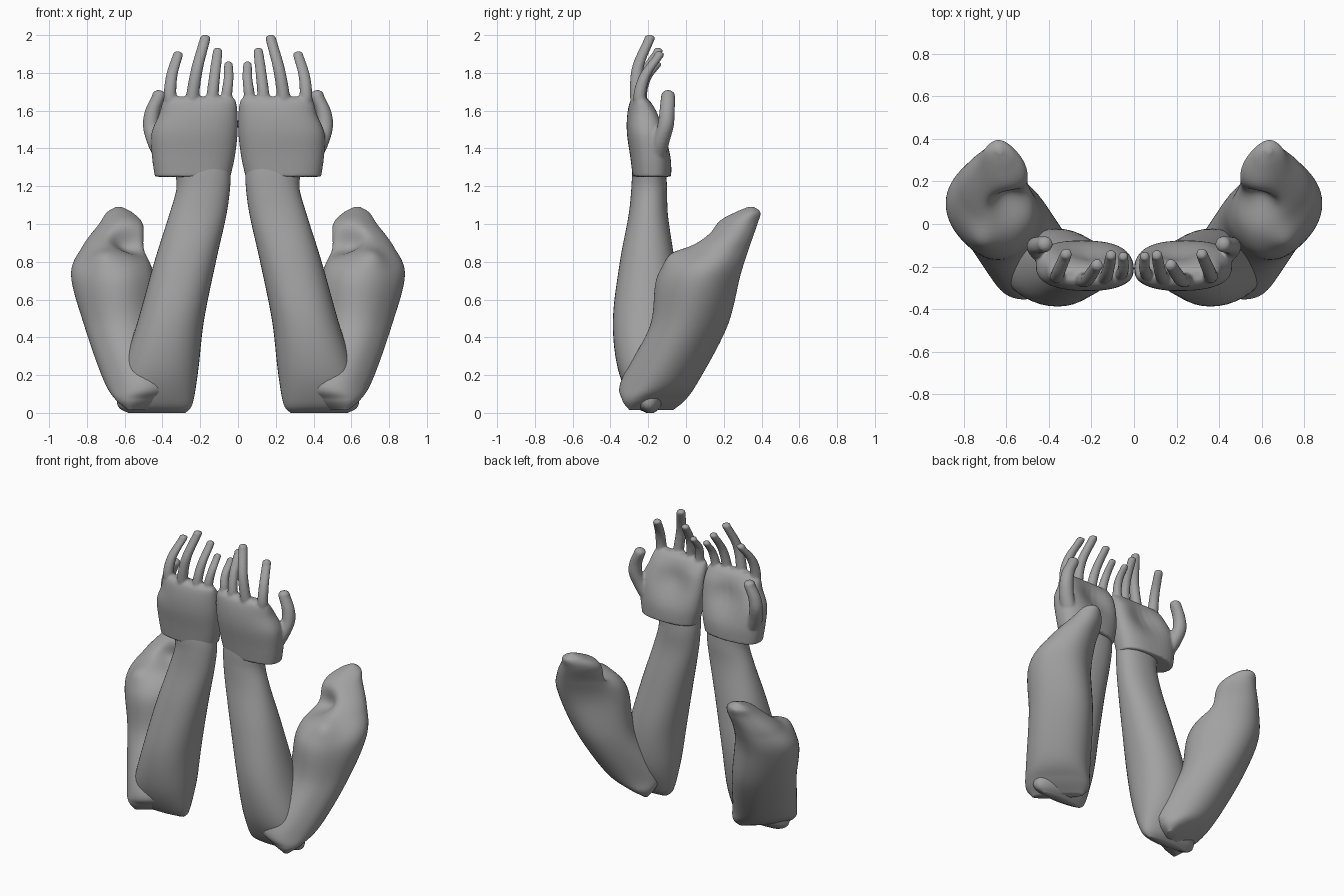
import bpy, bmesh, math
from mathutils import Vector

cube = bpy.data.objects.get("Cube")
if cube:
    bpy.data.objects.remove(cube, do_unlink=True)

GREY = (0.36, 0.36, 0.36, 1)
mat = bpy.data.materials.new("clay grey")
mat.use_nodes = True
mat.diffuse_color = GREY
mat.node_tree.nodes["Principled BSDF"].inputs["Base Color"].default_value = GREY


def spline(rows, steps):
    """Smoothly interpolate ring rows."""
    rows = [rows[0]] + rows + [rows[-1]]
    out = []
    for a, b, c, d in zip(rows, rows[1:], rows[2:], rows[3:]):
        for k in range(steps):
            t = k / steps
            out.append([0.5 * (2 * q + (r - p) * t + (2 * p - 5 * q + 4 * r - s) * t * t
                               + (3 * q - p - 3 * r + s) * t ** 3)
                        for p, q, r, s in zip(a, b, c, d)])
    return out + [rows[-1]]


def loft(bm, rows, turn=0, power=2.2, sides=40, steps=6):
    """Skin rounded level rings given as x, y, z, half width, half depth."""
    rings = []
    co, si = math.cos(turn), math.sin(turn)
    for x, y, z, w, d in spline(rows, steps):
        ring = []
        for i in range(sides):
            a = math.tau * i / sides
            c, s = math.cos(a), math.sin(a)
            u = w * math.copysign(abs(c) ** (2 / power), c)
            v = d * math.copysign(abs(s) ** (2 / power), s)
            ring.append(bm.verts.new((x + u * co - v * si, y + u * si + v * co, z)))
        rings.append(ring)
    for low, high in zip(rings, rings[1:]):
        for i in range(sides):
            j = (i + 1) % sides
            bm.faces.new((low[i], low[j], high[j], high[i]))
    bm.faces.new(rings[0][::-1])
    bm.faces.new(rings[-1])


def push(bm, centre, offset, radius):
    """Soft local dent or bulge."""
    for v in bm.verts:
        dist = (v.co - Vector(centre)).length / radius
        v.co += Vector(offset) * math.exp(-dist * dist)


def finger(bm, points, radius):
    """Tapering digit with a rounded tip."""
    n = len(points) - 1
    rows = [[*p, radius * (1 - 0.25 * i / n), radius * (1 - 0.25 * i / n)]
            for i, p in enumerate(points)]
    x, y, z = points[-1]
    rows += [[x, y, z + radius * 0.45, radius * 0.6, radius * 0.6],
             [x, y, z + radius * 0.7, radius * 0.15, radius * 0.15]]
    loft(bm, rows, power=2, sides=20)


def finish(bm, name, side, blend=False):
    for v in bm.verts:
        v.co.x *= side
    bmesh.ops.recalc_face_normals(bm, faces=bm.faces)
    mesh = bpy.data.meshes.new(name)
    bm.to_mesh(mesh)
    bm.free()
    mesh.materials.append(mat)
    for p in mesh.polygons:
        p.use_smooth = True
    ob = bpy.data.objects.new(name, mesh)
    bpy.context.collection.objects.link(ob)
    if blend:
        fuse = ob.modifiers.new("fuse", 'REMESH')
        fuse.mode = 'VOXEL'
        fuse.voxel_size = 0.008
        fuse.use_smooth_shade = True
        soften = ob.modifiers.new("soften", 'SMOOTH')
        soften.factor = 0.5
        soften.iterations = 4


FOREARM = [
    [.43, -.19, .0, .15, .02], [.44, -.2, .05, .2, .08],
    [.41, -.2, .23, .2, .16], [.355, -.205, .49, .175, .182],
    [.28, -.205, .8, .163, .145], [.215, -.2, 1.04, .152, .105],
    [.185, -.195, 1.18, .142, .095], [.185, -.195, 1.27, .145, .09],
    [.19, -.195, 1.36, .14, .08]]

UPPER_ARM = [
    [.467, -.184, .015, .16, .03], [.48, -.17, .07, .2, .11],
    [.505, -.138, .17, .2, .19], [.608, .014, .46, .2, .19],
    [.665, .07, .73, .195, .22], [.658, .17, .88, .148, .168],
    [.62, .262, 1.0, .1, .12], [.627, .325, 1.06, .06, .07],
    [.632, .345, 1.09, .015, .015]]

PALM = [
    [.24, -.18, 1.25, .2, .102], [.236, -.185, 1.36, .22, .11],
    [.23, -.2, 1.48, .228, .11], [.21, -.215, 1.58, .208, .093],
    [.205, -.235, 1.65, .193, .058], [.205, -.24, 1.675, .17, .025]]

# Fingers: points from knuckle to tip, then radius
FINGERS = [
    ([(.065, -.22, 1.58), (.06, -.235, 1.68), (.05, -.21, 1.77), (.05, -.155, 1.84)], .032),
    ([(.14, -.235, 1.58), (.135, -.25, 1.68), (.122, -.22, 1.8), (.108, -.15, 1.91)], .035),
    ([(.24, -.245, 1.58), (.24, -.262, 1.68), (.215, -.255, 1.83), (.175, -.195, 1.976)], .038),
    ([(.35, -.23, 1.58), (.36, -.245, 1.68), (.35, -.215, 1.79), (.32, -.145, 1.89)], .037),
    ([(.39, -.16, 1.34), (.435, -.135, 1.43), (.46, -.108, 1.52),
      (.452, -.1, 1.6), (.42, -.095, 1.675)], .05)]

for side, label in ((1, "left"), (-1, "right")):
    # Forearm with pointed elbow
    bm = bmesh.new()
    loft(bm, FOREARM)
    finish(bm, label + "_forearm", side)

    # Upper arm, folded back from the elbow, with a hollow in the shoulder end
    bm = bmesh.new()
    loft(bm, UPPER_ARM, turn=-math.pi / 4, power=2.35, sides=64, steps=10)
    push(bm, (.7, -.04, .8), (.01, -.03, .02), .07)
    push(bm, (.58, .09, .9), (.05, .09, -.05), .085)
    finish(bm, label + "_upper_arm", side)

    # Hand: cupped palm, four fingers and thumb fused together
    bm = bmesh.new()
    loft(bm, PALM, power=2.5)
    push(bm, (.2, -.09, 1.53), (0, -.06, 0), .13)
    for points, radius in FINGERS:
        finger(bm, points, radius)
    finish(bm, label + "_hand", side, blend=True)
